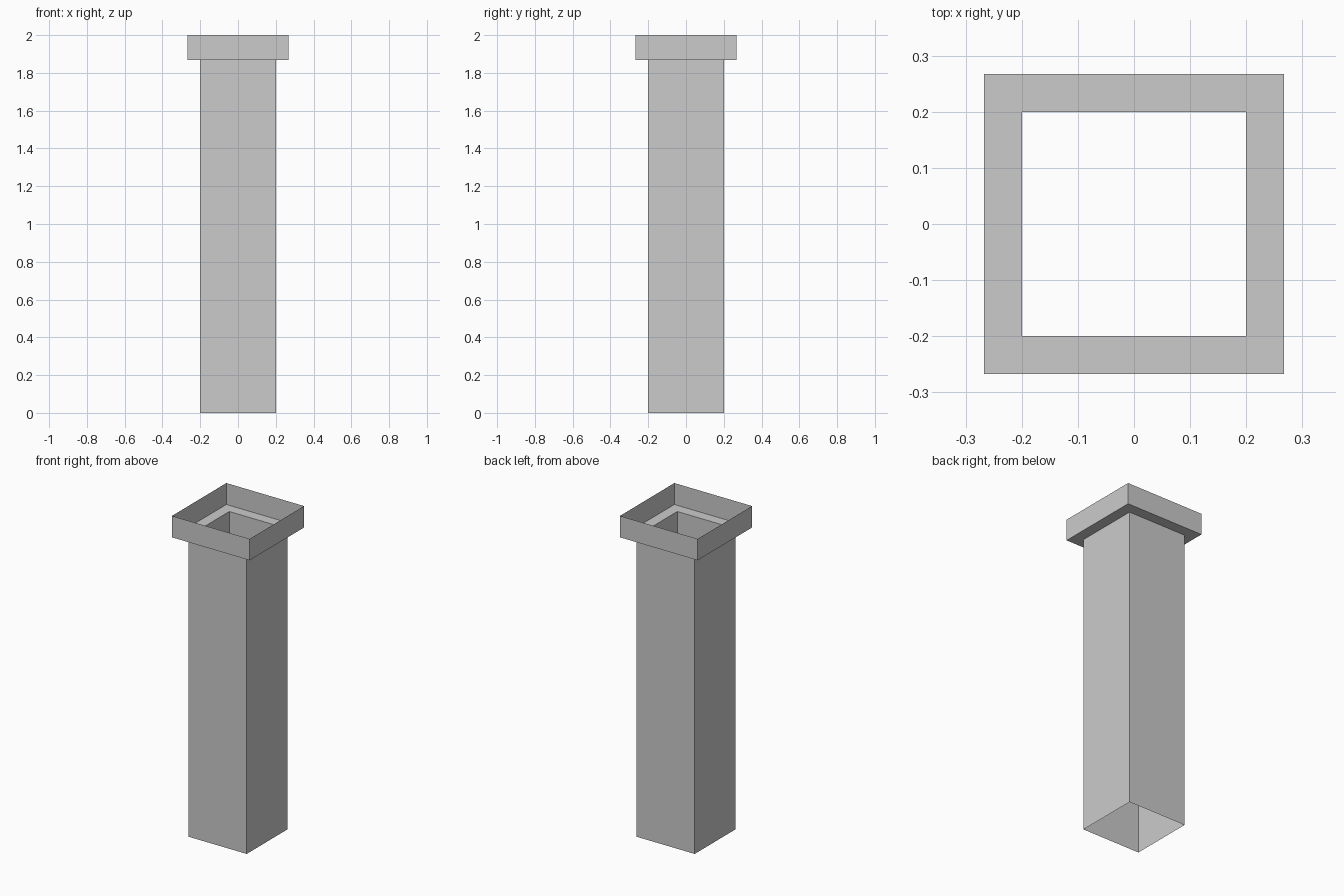
import bpy, bmesh

if "Cube" in bpy.data.objects:
    bpy.data.objects.remove(bpy.data.objects["Cube"])

SHAFT = 0.2      # half width of the shaft
CAP = 0.267      # half width of the rim
LEDGE_Z = 1.867
TOP_Z = 2.0


def square_shell(name, profile):
    """Loft open square rings through (half_width, z) points."""
    bm = bmesh.new()
    rings = [[bm.verts.new((sx * w, sy * w, z))
              for sx, sy in ((-1, -1), (1, -1), (1, 1), (-1, 1))]
             for w, z in profile]
    for low, high in zip(rings, rings[1:]):
        for i in range(4):
            j = (i + 1) % 4
            bm.faces.new((low[i], low[j], high[j], high[i]))
    mesh = bpy.data.meshes.new(name)
    bm.to_mesh(mesh)
    bm.free()
    obj = bpy.data.objects.new(name, mesh)
    bpy.context.collection.objects.link(obj)
    return obj


# Hollow shaft, open at both ends
square_shell("column_shaft", [(SHAFT, 0), (SHAFT, LEDGE_Z)])

# Flat ledge stepping out to an open upright rim
square_shell("column_cap", [(SHAFT, LEDGE_Z), (CAP, LEDGE_Z), (CAP, TOP_Z)])
